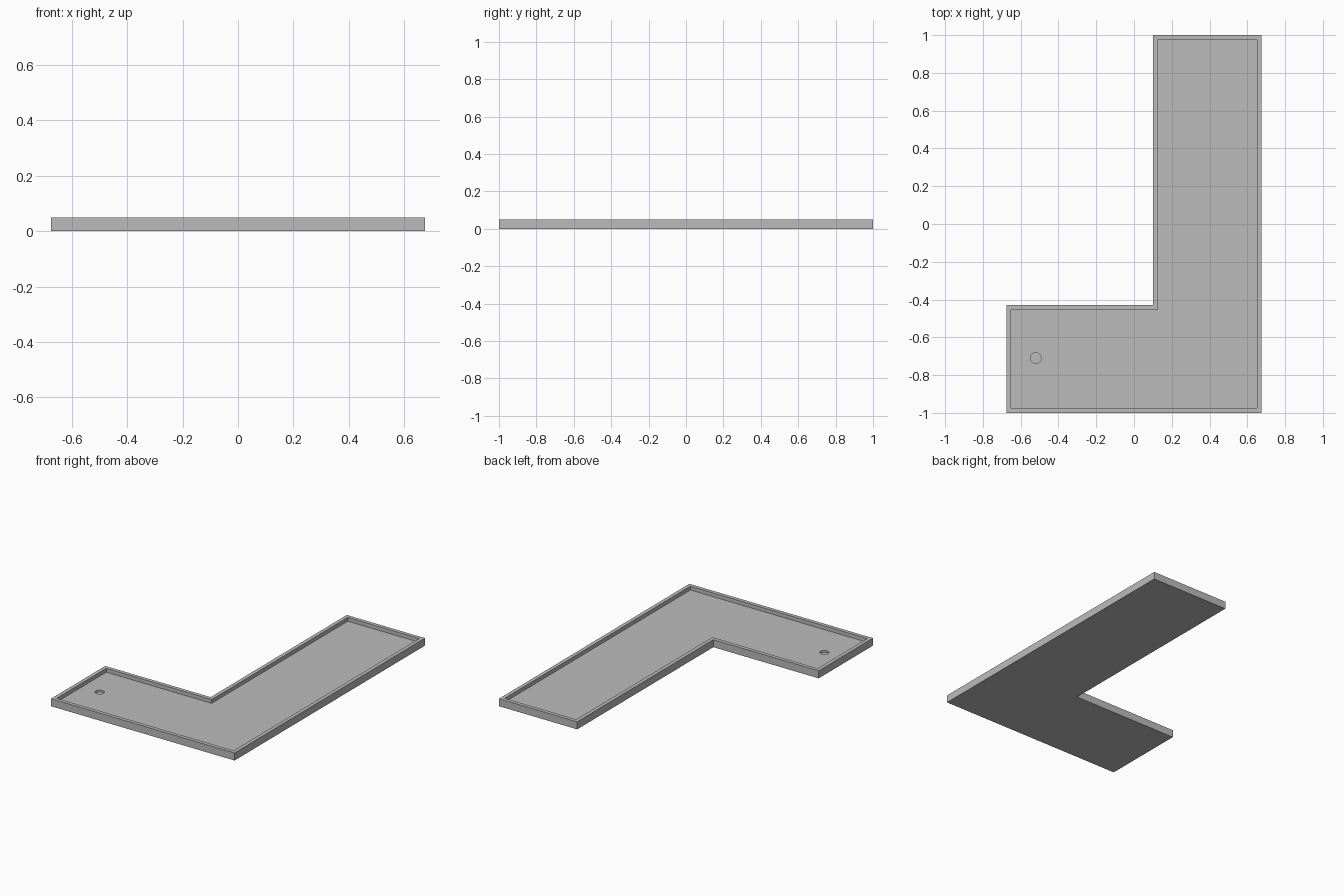
import bpy
import bmesh

HEIGHT, FLOOR, RIM = 0.05, 0.025, 0.025
HALF_X, HALF_Y = 0.675, 1.0
NOTCH_X, NOTCH_Y = 0.10, -0.43

default = bpy.data.objects.get("Cube")
if default:
    bpy.data.objects.remove(default, do_unlink=True)

# Single grey material
grey = bpy.data.materials.new("plain_grey")
grey.use_nodes = True
colour = (0.5, 0.5, 0.5, 1)
grey.diffuse_color = colour
grey.node_tree.nodes["Principled BSDF"].inputs["Base Color"].default_value = colour

# L-shaped slab outline
outline = [(-HALF_X, -HALF_Y), (HALF_X, -HALF_Y), (HALF_X, HALF_Y),
           (NOTCH_X, HALF_Y), (NOTCH_X, NOTCH_Y), (-HALF_X, NOTCH_Y)]
bm = bmesh.new()
base = bm.faces.new([bm.verts.new((x, y, 0)) for x, y in outline])
slab = bmesh.ops.extrude_face_region(bm, geom=[base], use_keep_orig=True)
top = next(g for g in slab["geom"] if isinstance(g, bmesh.types.BMFace))
bmesh.ops.translate(bm, verts=top.verts, vec=(0, 0, HEIGHT))
bmesh.ops.recalc_face_normals(bm, faces=bm.faces)

# Raised rim: inset the top, then sink the middle to floor level
bmesh.ops.inset_region(bm, faces=[top], thickness=RIM, use_even_offset=True)
sunk = bmesh.ops.extrude_face_region(bm, geom=[top])
bmesh.ops.delete(bm, geom=[top], context="FACES_ONLY") if top.is_valid else None
bmesh.ops.translate(bm, vec=(0, 0, FLOOR - HEIGHT),
                    verts=[g for g in sunk["geom"] if isinstance(g, bmesh.types.BMVert)])
bmesh.ops.recalc_face_normals(bm, faces=bm.faces)
mesh = bpy.data.meshes.new("tray")
bm.to_mesh(mesh)
bm.free()
mesh.materials.append(grey)
tray = bpy.data.objects.new("tray", mesh)
bpy.context.collection.objects.link(tray)

# Shallow round drain recess in the short arm
bpy.ops.mesh.primitive_cylinder_add(vertices=32, radius=0.028, depth=0.03,
                                    location=(-0.52, -0.71, 0.027))
cutter = bpy.context.object
cutter.name = "drain_cutter"
cutter.hide_render = True
cutter.data.materials.append(grey)
cut = tray.modifiers.new("drain_recess", "BOOLEAN")
cut.operation = "DIFFERENCE"
cut.solver = "EXACT"
cut.object = cutter
bpy.context.view_layer.objects.active = tray
bpy.ops.object.modifier_apply(modifier=cut.name)
bpy.data.objects.remove(cutter, do_unlink=True)
